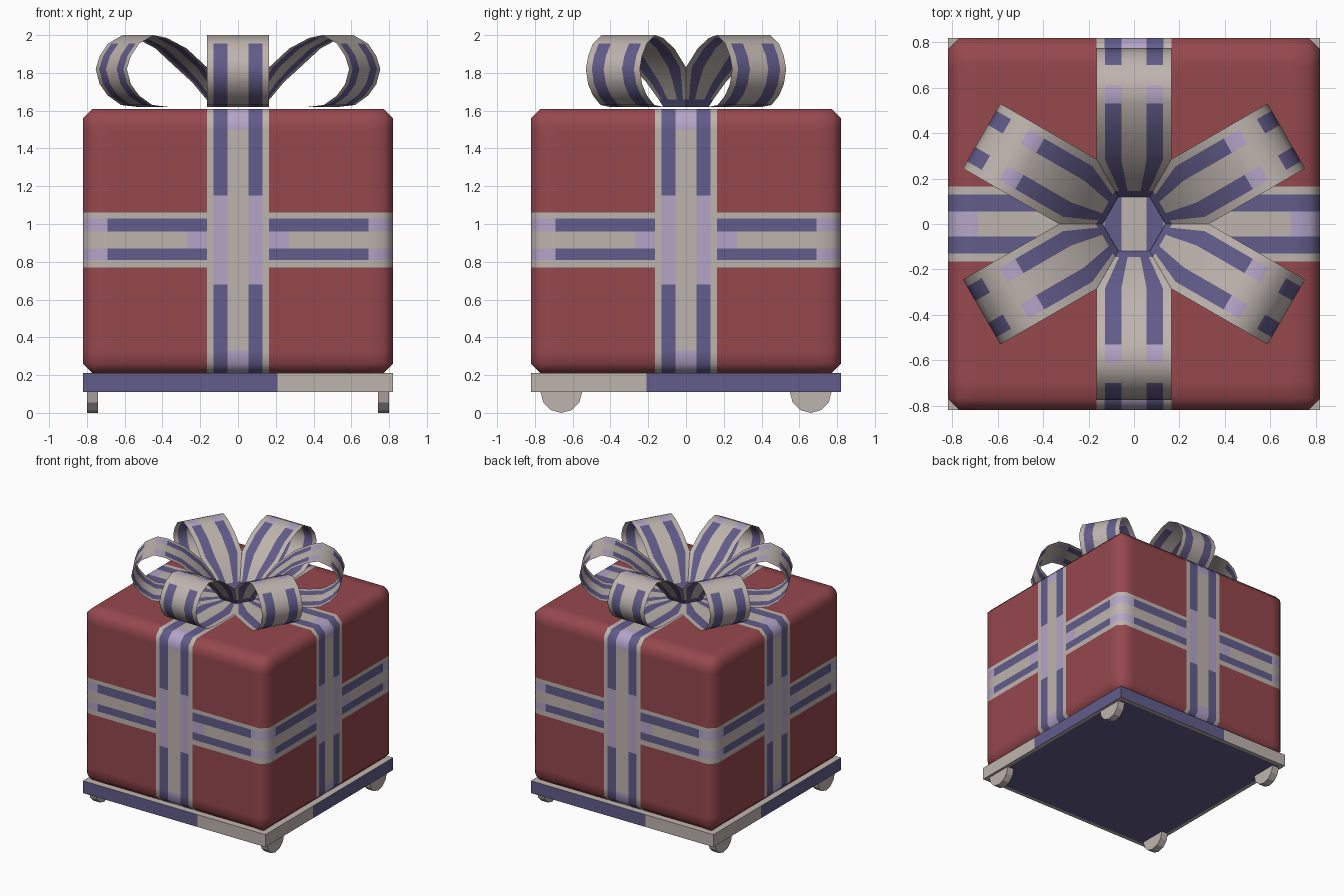
import bpy, bmesh, math
from mathutils import Vector, Matrix

if "Cube" in bpy.data.objects:
    bpy.data.objects.remove(bpy.data.objects["Cube"])

RED, GREY, BLUE, LILAC = range(4)
MATS = []
for name, col in (("wrapping red", (0.305, 0.065, 0.076)), ("ribbon warm grey", (0.515, 0.456, 0.423)),
                  ("ribbon slate blue", (0.122, 0.107, 0.254)), ("ribbon lilac", (0.456, 0.376, 0.578))):
    m = bpy.data.materials.new(name)
    m.diffuse_color = (*col, 1)
    m.use_nodes = True
    m.node_tree.nodes["Principled BSDF"].inputs["Base Color"].default_value = m.diffuse_color
    MATS.append(m)


def finish(name, bm, angle=None):
    me = bpy.data.meshes.new(name)
    bm.to_mesh(me)
    bm.free()
    for m in MATS:
        me.materials.append(m)
    ob = bpy.data.objects.new(name, me)
    bpy.context.collection.objects.link(ob)
    if angle:
        for p in me.polygons:
            p.use_smooth = True
        me.set_sharp_from_angle(angle=math.radians(angle))
    return ob


def block(sx, sy, z0, z1):
    bm = bmesh.new()
    mat = Matrix.Translation((0, 0, (z0 + z1) / 2)) @ Matrix.Diagonal((sx, sy, z1 - z0, 1))
    bmesh.ops.create_cube(bm, size=1, matrix=mat)
    return bm


def cut(bm, axis, values):
    no = Vector((0, 0, 0))
    no[axis] = 1
    for v in values:
        bmesh.ops.bisect_plane(bm, geom=bm.verts[:] + bm.edges[:] + bm.faces[:],
                               plane_co=no * v, plane_no=no)


# Gift box: chamfered block, ribbon stripes cut into its faces
def box_colour(c, n):
    x, y, z = abs(c.x), abs(c.y), c.z
    if n.z < -0.9:
        return RED
    if n.z > 0.9:
        a, along = (x, y) if x < 0.165 else (y, x)
        if a > 0.165:
            return RED
        if 0.055 < a < 0.13:
            return BLUE
        return LILAC if a < 0.055 and along > 0.69 else GREY
    u = x if abs(n.y) > abs(n.x) else y
    if u < 0.165:
        if 0.055 < u < 0.13:
            return LILAC if 0.68 < z < 1.15 else BLUE
        return LILAC if u < 0.055 and (z > 1.5 or z < 0.33) else GREY
    if 0.77 < z < 1.06:
        if 0.81 < z < 0.87 or 0.96 < z < 1.03:
            return BLUE if u < 0.69 else LILAC
        return LILAC if 0.87 < z < 0.96 and u < 0.27 else GREY
    return RED


bm = block(1.64, 1.64, 0.21, 1.61)
bmesh.ops.bevel(bm, geom=bm.edges[:], offset=0.05, segments=1, affect='EDGES')
for ax in (0, 1):
    cut(bm, ax, [s * v for v in (0.055, 0.13, 0.165, 0.27, 0.69) for s in (-1, 1)])
cut(bm, 2, (0.33, 0.68, 0.77, 0.81, 0.87, 0.96, 1.03, 1.06, 1.15, 1.5))
bm.normal_update()
for f in bm.faces:
    f.material_index = box_colour(f.calc_center_median(), f.normal)
finish("gift_box", bm, 60)

# Base plate: grey at two opposite corners, blue elsewhere
bm = block(1.64, 1.64, 0.11, 0.21)
for ax in (0, 1):
    cut(bm, ax, (-0.79, -0.21, 0.21, 0.79))
bm.normal_update()
for f in bm.faces:
    c, n = f.calc_center_median(), f.normal
    if n.z > 0.5:
        grey = True
    elif n.z < -0.5:
        grey = max(abs(c.x), abs(c.y)) > 0.79
    else:
        grey = abs(c.x - c.y) > 1.03
    f.material_index = GREY if grey else BLUE
finish("base_plate", bm)

# Four half-round wheels under the plate
for sx, side in ((-1, "left"), (1, "right")):
    for sy, end in ((-1, "front"), (1, "back")):
        bm = bmesh.new()
        pts = [(math.cos(a), math.sin(a)) for a in (math.pi * (1 + i / 6) for i in range(7))]
        vs = [bm.verts.new((sx * 0.77 - 0.03, sy * 0.66 + 0.11 * p, 0.11 + 0.11 * q)) for p, q in pts]
        face = bm.faces.new(vs)
        ext = bmesh.ops.extrude_face_region(bm, geom=[face])["geom"]
        bmesh.ops.translate(bm, vec=(0.06, 0, 0), verts=[v for v in ext if isinstance(v, bmesh.types.BMVert)])
        if not face.is_valid or len(bm.faces) < 9:
            bm.faces.new(vs)
        bmesh.ops.recalc_face_normals(bm, faces=bm.faces[:])
        for f in bm.faces:
            f.material_index = GREY
        finish(f"{end}_{side}_wheel", bm)

# Bow: six ribbon loops, each a striped strip swept along one profile (radius, height)
PROFILE = [(0.12, 1.62), (0.145, 1.66), (0.21, 1.75), (0.286, 1.83), (0.41, 1.93), (0.53, 1.985),
           (0.61, 2.0), (0.70, 1.955), (0.75, 1.89), (0.775, 1.82), (0.75, 1.74), (0.70, 1.68),
           (0.62, 1.63), (0.52, 1.62), (0.286, 1.62), (0.12, 1.62)]
ACROSS = (-1, -0.78, -0.34, 0.34, 0.78, 1)
for k in range(6):
    bm = bmesh.new()
    rot = Matrix.Rotation(math.radians(30 + 60 * k), 4, 'Z')
    rows = []
    for r, z in PROFILE:
        hw = min(0.165, r * math.tan(math.pi / 6))
        rows.append([bm.verts.new(rot @ Vector((r, hw * t, z))) for t in ACROSS])
    for i in range(len(rows) - 1):
        for j in range(5):
            f = bm.faces.new((rows[i][j], rows[i][j + 1], rows[i + 1][j + 1], rows[i + 1][j]))
            if i == 0:
                f.material_index = BLUE
            elif j in (1, 3):
                f.material_index = {5: LILAC, 6: GREY}.get(i, BLUE)
            else:
                f.material_index = GREY
            # profile runs up and over, so turn the faces outward
            f.normal_flip()
    bm.normal_update()
    top = max(bm.faces, key=lambda f: f.calc_center_median().z)
    if top.normal.z < 0:
        bmesh.ops.reverse_faces(bm, faces=bm.faces[:])
    finish(f"bow_loop_{k + 1}", bm, 50)
